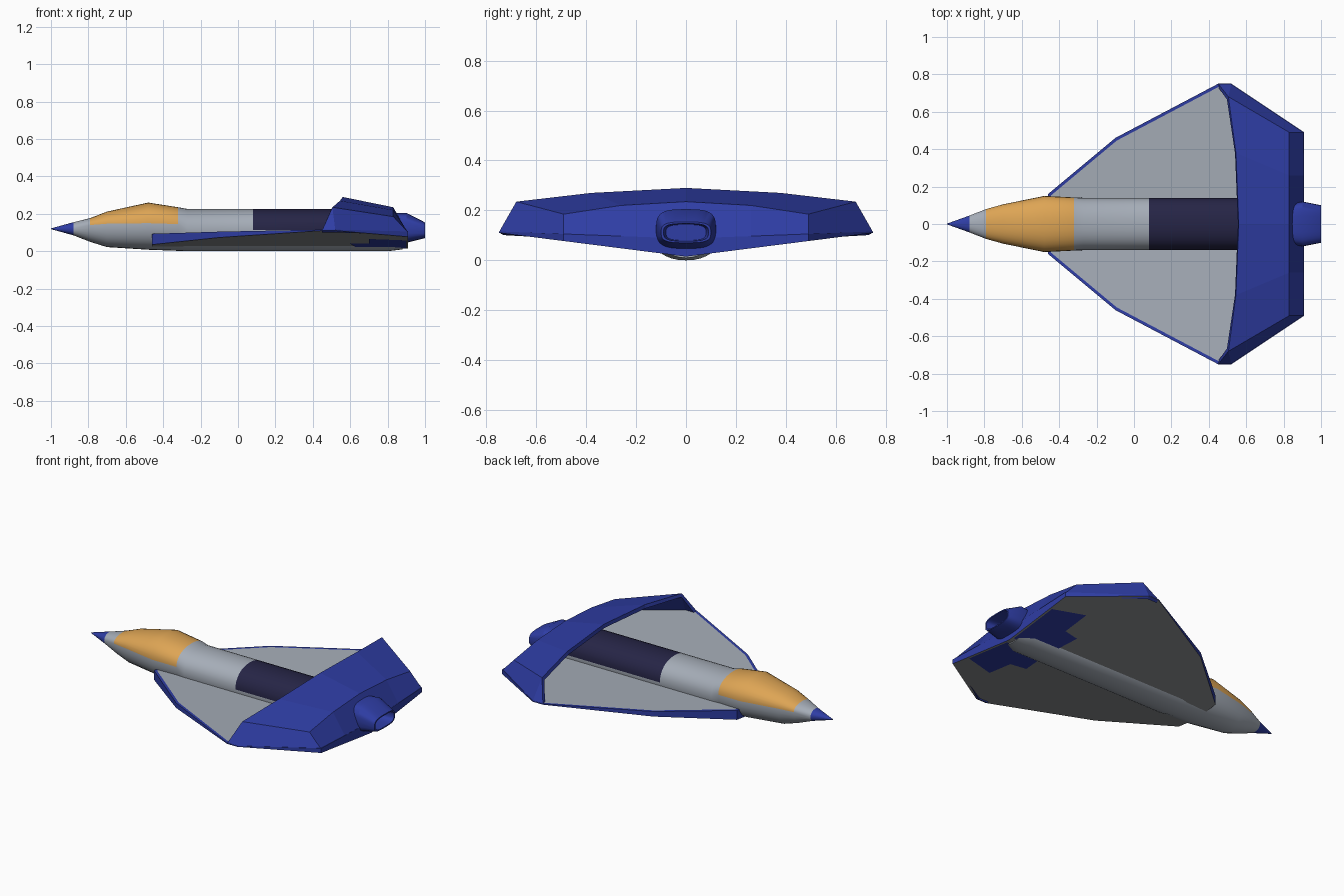
import bpy, bmesh, math
from mathutils import Vector

if "Cube" in bpy.data.objects:
    bpy.data.objects.remove(bpy.data.objects["Cube"])


def material(name, rgb):
    m = bpy.data.materials.new(name)
    m.diffuse_color = (*rgb, 1)
    m.use_nodes = True
    m.node_tree.nodes["Principled BSDF"].inputs["Base Color"].default_value = m.diffuse_color
    return m


GREY = material("hull grey", (0.38, 0.42, 0.48))
UNDER = material("underside grey", (0.26, 0.27, 0.28))
BLUE = material("trim blue", (0.028, 0.047, 0.376))
ORANGE = material("canopy orange", (0.73, 0.376, 0.09))
NAVY = material("spine navy", (0.019, 0.018, 0.061))


def make(name, bm, mats, smooth=None, recalc=True):
    if recalc:
        bmesh.ops.recalc_face_normals(bm, faces=bm.faces)
    me = bpy.data.meshes.new(name)
    bm.to_mesh(me)
    bm.free()
    for m in mats:
        me.materials.append(m)
    if smooth:
        me.polygons.foreach_set("use_smooth", [True] * len(me.polygons))
        me.set_sharp_from_angle(angle=math.radians(smooth))
    ob = bpy.data.objects.new(name, me)
    bpy.context.collection.objects.link(ob)
    return ob


def mirror(ob):
    mod = ob.modifiers.new("mirror", 'MIRROR')
    mod.use_axis = (False, True, False)
    mod.merge_threshold = 0.0005


def loft(stations, sides, power, rule):
    """Skin rings along x; a station is x, half width, bottom, middle, top."""
    bm = bmesh.new()
    rings = []
    for x, w, bot, mid, top in stations:
        ring = []
        for i in range(sides):
            a = 2 * math.pi * i / sides
            c, s = math.cos(a), math.sin(a)
            y = math.copysign(abs(c) ** power, c) * w
            z = math.copysign(abs(s) ** power, s)
            z = mid + z * ((top - mid) if z > 0 else (mid - bot))
            ring.append(bm.verts.new((x, y, z)))
        rings.append(ring)
    for r, (a, b) in enumerate(zip(rings, rings[1:])):
        for i in range(sides):
            j = (i + 1) % sides
            f = bm.faces.new((a[i], a[j], b[j], b[i]))
            f.material_index = rule(r, i < sides // 2)
    bm.faces.new(rings[0][::-1])
    bm.faces.new(rings[-1])
    return bm


# fuselage: blue nose tip, orange canopy on the upper half, navy spine
body = [
    (-1.0, 0.002, 0.118, 0.12, 0.122),
    (-0.88, 0.045, 0.085, 0.12, 0.155),
    (-0.79, 0.08, 0.05, 0.14, 0.177),
    (-0.70, 0.105, 0.022, 0.147, 0.212),
    (-0.48, 0.15, 0.008, 0.15, 0.26),
    (-0.32, 0.142, 0.002, 0.145, 0.235),
    (-0.27, 0.14, 0.0, 0.115, 0.226),
    (0.08, 0.14, 0.0, 0.113, 0.226),
    (0.80, 0.14, 0.0, 0.113, 0.226),
    (0.88, 0.10, 0.01, 0.10, 0.13),
]


def body_colour(r, upper):
    if r == 0:
        return 1
    if 2 <= r <= 4 and upper:
        return 2
    return 3 if r >= 7 and upper else 0


make("fuselage", loft(body, 32, 0.9, body_colour), [GREY, BLUE, ORANGE, NAVY], 30)

# engine nozzle with a recessed outlet
nozzle = [
    (0.80, 0.10, 0.05, 0.125, 0.205),
    (0.90, 0.12, 0.045, 0.125, 0.205),
    (1.0, 0.10, 0.07, 0.112, 0.154),
    (1.0, 0.09, 0.077, 0.112, 0.147),
    (0.92, 0.08, 0.08, 0.112, 0.143),
]
make("engine_nozzle", loft(nozzle, 32, 0.6, lambda r, u: 0), [BLUE], 30)

# wings: flat slab with rising underside, blue edge and thin blue rim
plan = [(-0.46, 0), (-0.46, 0.16), (-0.10, 0.46), (0.45, 0.75),
        (0.52, 0.75), (0.91, 0.49), (0.91, 0)]
under_z = lambda y: 0.015 + 0.127 * y
bm = bmesh.new()
low = [bm.verts.new((x, y, under_z(y))) for x, y in plan]
high = [bm.verts.new((x, y, 0.087 + 0.038 * y)) for x, y in plan]
bm.faces.new(low).material_index = 1
top = bm.faces.new(high[::-1])
for i in range(len(plan) - 1):
    bm.faces.new((low[i], low[i + 1], high[i + 1], high[i])).material_index = 2
bm.normal_update()
rim = bmesh.ops.inset_region(bm, faces=[top], thickness=0.016, use_even_offset=True)
for f in rim["faces"]:
    f.material_index = 2
    # keep the centre strip grey
    if f.calc_center_median().y < 0.03:
        f.material_index = 0
mirror(make("wings", bm, [GREY, UNDER, BLUE]))

# blue panel under the tail
bm = bmesh.new()
panel = [(0.64, 0.03), (0.60, 0.22), (0.70, 0.24), (0.70, 0.42), (0.90, 0.36), (0.90, 0.03)]
f = bm.faces.new([bm.verts.new((x, y, under_z(y) - 0.003)) for x, y in panel])
f.normal_update()
if f.normal.z > 0:
    f.normal_flip()
mirror(make("tail_panel", bm, [BLUE], recalc=False))

# arched tail shell, open at the front
bm = bmesh.new()
rows = [
    [(0.56, 0, 0.29), (0.83, 0, 0.235), (0.91, 0, 0.085)],
    [(0.545, 0.38, 0.27), (0.83, 0.26, 0.22), (0.91, 0.26, 0.095)],
    [(0.505, 0.68, 0.235), (0.83, 0.49, 0.185), (0.91, 0.49, 0.10)],
]
v = [[bm.verts.new(p) for p in row] for row in rows]
for a, b in zip(v, v[1:]):
    for k in range(2):
        bm.faces.new((a[k], a[k + 1], b[k + 1], b[k]))
tip_back = bm.verts.new((0.52, 0.75, 0.112))
tip_front = bm.verts.new((0.45, 0.75, 0.112))
bm.faces.new((v[2][0], v[2][1], v[2][2], tip_back))
bm.faces.new((v[2][0], tip_back, tip_front))
arch = make("tail_arch", bm, [BLUE], recalc=False)
mirror(arch)
shell = arch.modifiers.new("thickness", 'SOLIDIFY')
shell.thickness = 0.022
shell.offset = -1
